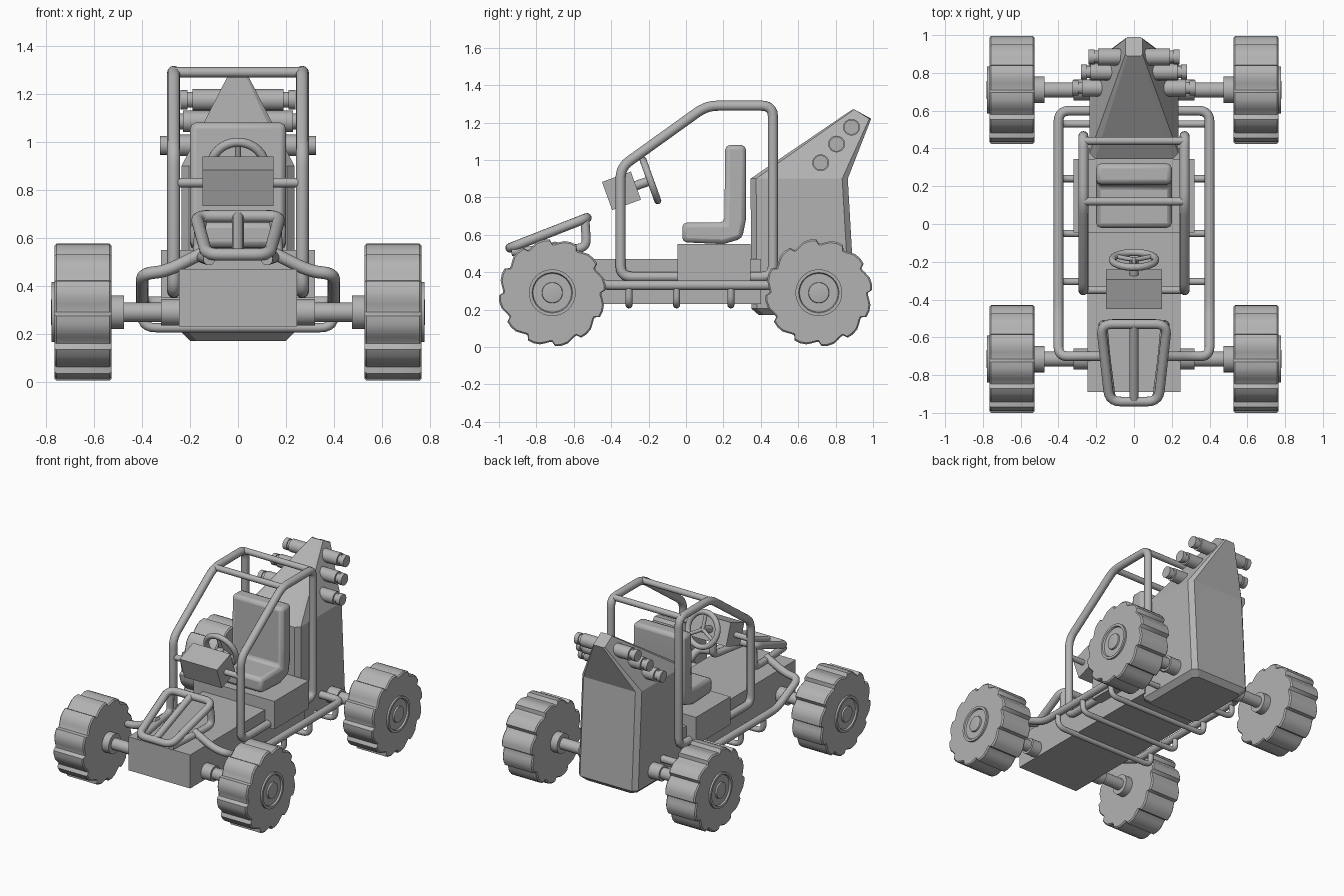
import bpy, bmesh, math
from mathutils import Vector, Matrix

cube = bpy.data.objects.get("Cube")
if cube:
    bpy.data.objects.remove(cube)

grey = bpy.data.materials.new("plain_grey")
grey.use_nodes = True
COLOUR = (0.45, 0.45, 0.45, 1)
grey.diffuse_color = COLOUR
grey.node_tree.nodes["Principled BSDF"].inputs["Base Color"].default_value = COLOUR


def add_object(name, data, smooth=35):
    ob = bpy.data.objects.new(name, data)
    bpy.context.scene.collection.objects.link(ob)
    data.materials.clear()
    data.materials.append(grey)
    bpy.ops.object.select_all(action='DESELECT')
    ob.select_set(True)
    bpy.context.view_layer.objects.active = ob
    if smooth:
        bpy.ops.object.shade_smooth_by_angle(angle=math.radians(smooth))
    return ob


def loft(name, rings, smooth=35):
    """Skin matching rings of points and cap both ends."""
    bm = bmesh.new()
    loops = [[bm.verts.new(p) for p in ring] for ring in rings]
    n = len(loops[0])
    for a, b in zip(loops, loops[1:]):
        for i in range(n):
            j = (i + 1) % n
            bm.faces.new((a[i], a[j], b[j], b[i]))
    bm.faces.new(loops[0])
    bm.faces.new(loops[-1])
    bmesh.ops.recalc_face_normals(bm, faces=bm.faces)
    me = bpy.data.meshes.new(name)
    bm.to_mesh(me)
    bm.free()
    return add_object(name, me, smooth)


def box(name, x, y0, y1, z0, z1):
    return loft(name, [[(-x, y0, z), (x, y0, z), (x, y1, z), (-x, y1, z)] for z in (z0, z1)], 0)


def lathe_x(name, profile, y, z, steps=32):
    """Turn (x, radius) pairs around a sideways axis."""
    turn = [2 * math.pi * i / steps for i in range(steps)]
    return loft(name, [[(x, y + r * math.cos(t), z + r * math.sin(t)) for t in turn]
                       for x, r in profile])


def tube(name, points, radius, bend=0.06, closed=False):
    """Pipe through the points with rounded bends."""
    pts = [Vector(p) for p in points]
    path, n = [], len(pts)
    for i, p in enumerate(pts):
        if not closed and i in (0, n - 1):
            path.append(p)
            continue
        a, b = pts[i - 1] - p, pts[(i + 1) % n] - p
        a = p + a.normalized() * min(bend, a.length * 0.45)
        b = p + b.normalized() * min(bend, b.length * 0.45)
        for k in range(6):
            t = k / 5
            path.append(a * (1 - t) ** 2 + p * 2 * t * (1 - t) + b * t * t)
    cu = bpy.data.curves.new(name, 'CURVE')
    cu.dimensions = '3D'
    cu.bevel_depth, cu.bevel_resolution, cu.use_fill_caps = radius, 4, True
    sp = cu.splines.new('POLY')
    sp.points.add(len(path) - 1)
    for q, p in zip(sp.points, path):
        q.co = (*p, 1)
    sp.use_cyclic_u = closed
    tmp = bpy.data.objects.new(name, cu)
    bpy.context.scene.collection.objects.link(tmp)
    me = bpy.data.meshes.new_from_object(tmp.evaluated_get(bpy.context.evaluated_depsgraph_get()))
    bpy.data.objects.remove(tmp)
    return add_object(name, me, 50)


# Chassis tub and seat box
box("chassis", 0.245, -0.89, 0.40, 0.23, 0.47)
box("seat_box", 0.32, -0.045, 0.345, 0.35, 0.55)

# Seat from one L-shaped side profile with softened edges
seat_side = [(-0.02, 0.56), (-0.02, 0.665), (0.205, 0.665), (0.21, 1.08),
             (0.32, 1.08), (0.32, 0.68), (0.30, 0.58), (0.20, 0.55)]
seat = loft("seat", [[(x, y, z) for y, z in seat_side] for x in (-0.2, 0.2)], 40)
bev = seat.modifiers.new("soft_edges", 'BEVEL')
bev.width, bev.segments = 0.025, 2


# Engine cover: chamfered block below, leaning peak above
def cover_ring(x, y0, y1, c, z0, z1):
    return [(-x, y0 + c, z0), (-x + c, y0, z0), (x - c, y0, z0), (x, y0 + c, z0),
            (x, y1 - c, z1), (x - c, y1, z1), (-x + c, y1, z1), (-x, y1 - c, z1)]


loft("engine_cover", [cover_ring(0.20, 0.39, 0.87, 0.03, 0.17, 0.17),
                      cover_ring(0.235, 0.35, 0.905, 0.03, 0.205, 0.205),
                      cover_ring(0.235, 0.345, 0.865, 0.03, 0.90, 0.90),
                      cover_ring(0.045, 0.89, 0.99, 0.01, 1.27, 1.22)], 15)

# Steering box, column, wheel and spokes, all leaning the same way
up = Vector((0, -0.34, 0.94)).normalized()
axis = Vector((0, 0.94, 0.34)).normalized()
side = Vector((1, 0, 0))
mid = Vector((0, -0.345, 0.835))
hub = Vector((0, -0.19, 0.89))
loft("steering_box", [[mid + side * x + up * u * 0.08 + axis * a * 0.082
                       for u, a in ((-1, -1), (1, -1), (1, 1), (-1, 1))] for x in (-0.148, 0.148)], 0)
tube("steering_column", [mid, hub], 0.025)
tube("steering_wheel", [hub + 0.115 * (side * math.cos(t) + up * math.sin(t))
                        for t in [math.pi * i / 16 for i in range(32)]], 0.019, 0.004, True)
for i in range(3):
    t = math.radians(90 + 120 * i)
    tube("steering_spoke", [hub, hub + 0.115 * (side * math.cos(t) + up * math.sin(t))], 0.012)
tube("steering_crossbar", [(-0.265, -0.35, 0.83), (0.265, -0.35, 0.83)], 0.02)

# Roll cage cross bars
for y in (0.12, 0.44):
    tube("cage_crossbar", [(-0.27, y, 1.29), (0.27, y, 1.29)], 0.021)

# Belly hoops under the chassis
for y in (-0.305, -0.05, 0.24, 0.53):
    tube("belly_hoop", [(-0.40, y, 0.33), (-0.40, y, 0.225), (0.40, y, 0.225), (0.40, y, 0.33)], 0.019)

# Front bumper frame
tube("bumper_loop", [(0.175, -0.53, 0.69), (-0.175, -0.53, 0.69),
                     (-0.13, -0.94, 0.53), (0.13, -0.94, 0.53)], 0.026, 0.06, True)
tube("bumper_centre_bar", [(0, -0.53, 0.69), (0, -0.94, 0.53)], 0.024)

# Tread outline: stepped teeth around the tyre
TEETH = 12
tread = []
for i in range(TEETH):
    for part, r in ((0, 0.263), (0.1, 0.286), (0.32, 0.288), (0.55, 0.284), (0.75, 0.272), (0.9, 0.264)):
        t = 2 * math.pi * (i + part) / TEETH
        tread.append((r * math.cos(t), r * math.sin(t)))

for s in (1, -1):
    # Side frames
    tube("cage_side", [(s * 0.268, y, z) for y, z in
                       ((0.465, 0.375), (0.465, 1.29), (0.11, 1.29), (-0.35, 0.96), (-0.35, 0.375))],
         0.027, 0.06, True)
    tube("outer_rail", [(s * 0.2, 0.60, 0.33), (s * 0.40, 0.60, 0.33), (s * 0.40, -0.45, 0.33),
                        (s * 0.40, -0.70, 0.45), (s * 0.30, -0.70, 0.46), (s * 0.14, -0.70, 0.54)], 0.026)
    tube("bumper_leg", [(s * 0.155, -0.54, 0.67), (s * 0.165, -0.53, 0.53), (s * 0.15, -0.70, 0.52),
                        (s * 0.12, -0.93, 0.51)], 0.025, 0.05)

    # Exhaust stubs, three per side down the peak
    for length, y, z in ((0.24, 0.885, 1.175), (0.28, 0.805, 1.085), (0.325, 0.72, 0.985)):
        lathe_x("exhaust", [(s * x, r) for x, r in
                            ((0, 0.045), (length - 0.05, 0.045), (length - 0.05, 0.033),
                             (length - 0.03, 0.033), (length - 0.03, 0.04), (length, 0.04))], y, z, 16)

    # Axles, tyres and rims
    for y in (-0.715, 0.71):
        lathe_x("axle", [(s * x, r) for x, r in
                         ((0.1, 0.055), (0.32, 0.055), (0.32, 0.04), (0.475, 0.04),
                          (0.475, 0.07), (0.54, 0.07))], y, 0.29)
        loft("tyre", [[(s * x, y + a * k, 0.29 + b * k) for a, b in tread]
                      for x, k in ((0.527, 0.97), (0.535, 1), (0.757, 1), (0.765, 0.97))], 30)
        lathe_x("wheel_rim", [(s * x, r) for x, r in
                              ((0.70, 0.125), (0.778, 0.125), (0.778, 0.108), (0.767, 0.103),
                               (0.767, 0.056), (0.778, 0.054), (0.78, 0.045))], y, 0.29)
